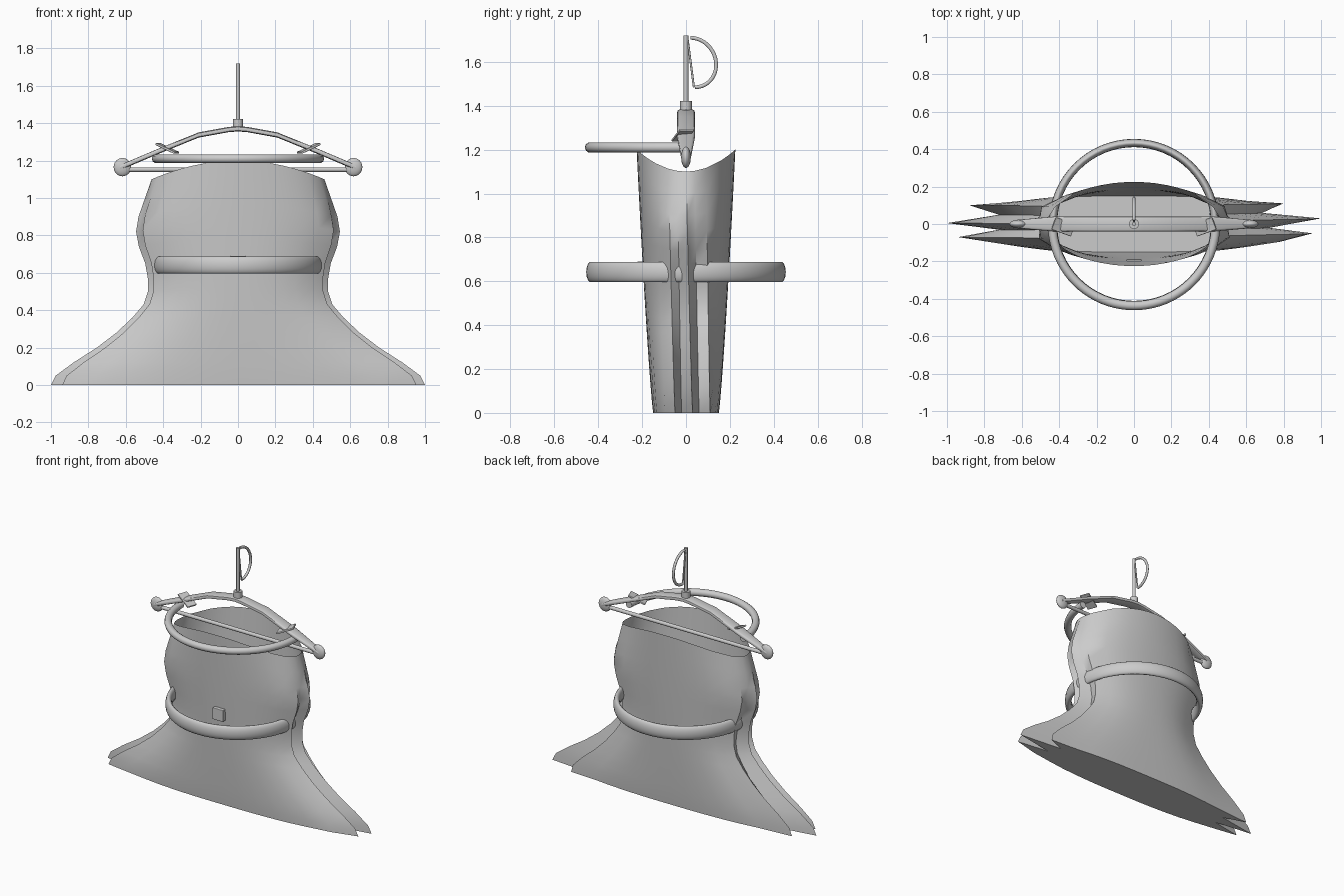
import bpy, bmesh, math
from math import sin, cos, radians, pi

if "Cube" in bpy.data.objects:
    bpy.data.objects.remove(bpy.data.objects["Cube"])


def mesh_object(name, verts, faces, smooth=40):
    me = bpy.data.meshes.new(name)
    me.from_pydata(verts, [], faces)
    ob = bpy.data.objects.new(name, me)
    bpy.context.collection.objects.link(ob)
    if smooth:
        finish(ob, smooth)
    return ob


def finish(ob, angle=40):
    bpy.ops.object.select_all(action='DESELECT')
    ob.select_set(True)
    bpy.context.view_layer.objects.active = ob
    bpy.ops.object.shade_smooth_by_angle(angle=radians(angle))


def tube(name, pts, r, cyclic=False):
    cu = bpy.data.curves.new(name, 'CURVE')
    cu.dimensions = '3D'
    cu.bevel_depth = r
    cu.bevel_resolution = 3
    cu.use_fill_caps = True
    sp = cu.splines.new('POLY')
    sp.points.add(len(pts) - 1)
    for p, co in zip(sp.points, pts):
        p.co = (*co, 1)
    sp.use_cyclic_u = cyclic
    sp.use_smooth = True
    ob = bpy.data.objects.new(name, cu)
    bpy.context.collection.objects.link(ob)
    return ob


def box(name, loc, size, rot=(0, 0, 0), bevel=0.004):
    bpy.ops.mesh.primitive_cube_add(size=1, location=loc, rotation=rot)
    ob = bpy.context.object
    ob.name = name
    ob.scale = size
    bpy.ops.object.transform_apply(location=False, rotation=False, scale=True)
    m = ob.modifiers.new('bevel', 'BEVEL')
    m.width, m.segments = bevel, 2
    return ob


# skirt: hem outline with pleats at each side blends into an oval at the top edge
front = [(0, -.15), (.12, -.15), (.25, -.148), (.38, -.142), (.5, -.133), (.62, -.118), (.78, -.095)]
back = [(.62, .12), (.5, .133), (.38, .142), (.25, .148), (.12, .15), (0, .15)]
pleats_r = [(.955, -.05), (.72, -.02), (1.0, .03), (.68, .06), (.80, .11)]
pleats_l = [(.94, -.07), (.72, -.03), (1.0, .005), (.72, .05), (.88, .10)]
angles = [-90, -82, -75, -67, -59, -50, -37, -21, -10, 0, 10, 24, 46, 59, 67, 75, 82, 90]
widths = [(0, 1.0), (.05, .975), (.12, .88), (.2, .755), (.28, .65), (.36, .565), (.43, .505), (.5, .482),
          (.57, .482), (.65, .496), (.74, .53), (.82, .545), (.9, .532), (1.0, .497), (1.1, .462)]
loop = [(1, p, a) for p, a in zip(front + pleats_r + back, angles)]
loop += [(-1, p, a) for p, a in list(zip(front + pleats_l + back, angles))[1:-1]][::-1]
n = len(loop)
verts, faces = [], []
for z, w in widths:
    u = z / 1.1
    s = u ** 0.85
    for side, (px, py), a in loop:
        tx, ty = cos(radians(a)), .225 * sin(radians(a))
        x = w * (px + (tx - px) * s)
        y = py + (ty - py) * s
        top = 1.2 - .1 * tx ** 2
        verts.append((side * x, y, u * (1.1 + (top - 1.1) * u)))
for k in range(len(widths) - 1):
    for i in range(n):
        j = (i + 1) % n
        faces.append((k * n + i, k * n + j, (k + 1) * n + j, (k + 1) * n + i))
faces.append(tuple(range(n))[::-1])
mesh_object('skirt', verts, faces, 45)

# waist belt: tall ring running through the side pleats
bpy.ops.mesh.primitive_torus_add(major_radius=.433, minor_radius=.022, major_segments=64,
                                 minor_segments=14, location=(0, 0, .642))
belt = bpy.context.object
belt.name = 'belt'
belt.scale.z = 2.15
finish(belt, 60)
box('belt_plate', (0, -.205, .65), (.08, .035, .08))

# half loop strap in front of the hanger
tube('upper_loop', [(.437 * cos(t), .437 * sin(t), 1.21) for t in
                    [pi + pi * i / 40 for i in range(41)]], .024)

# hanger arms
path = [(-.63, 1.163), (-.42, 1.252), (-.21, 1.337), (-.05, 1.366), (0, 1.37),
        (.05, 1.366), (.21, 1.337), (.42, 1.252), (.63, 1.163)]
verts, faces = [], []
for x, z in path:
    hw = .022 if abs(x) > .6 else .04
    for i in range(12):
        a = 2 * pi * i / 12
        ca, sa = cos(a), sin(a)
        verts.append((x, hw * math.copysign(abs(ca) ** .5, ca), z + .014 * math.copysign(abs(sa) ** .6, sa)))
for k in range(len(path) - 1):
    for i in range(12):
        j = (i + 1) % 12
        faces.append((k * 12 + i, (k + 1) * 12 + i, (k + 1) * 12 + j, k * 12 + j))
faces += [tuple(range(12)), tuple(range(len(verts) - 12, len(verts)))[::-1]]
mesh_object('hanger_arms', verts, faces, 50)

# hanger cross bar, end knobs and clips
tube('hanger_bar', [(-.62, 0, 1.152), (.62, 0, 1.152)], .013)
for sx, side in ((-1, 'left'), (1, 'right')):
    bpy.ops.mesh.primitive_uv_sphere_add(segments=20, ring_count=12, radius=1, location=(sx * .618, 0, 1.165))
    knob = bpy.context.object
    knob.name = 'knob_' + side
    knob.scale = (.047, .022, .049)
    finish(knob, 60)
    box('clip_' + side, (sx * .378, -.015, 1.265), (.12, .07, .012), (0, -sx * .42, sx * .35))

# collar, stem and hook
bpy.ops.mesh.primitive_cylinder_add(vertices=20, radius=.027, depth=.05, location=(0, 0, 1.397))
bpy.context.object.name = 'hook_collar'
finish(bpy.context.object)
tube('hook_stem', [(0, 0, 1.37), (0, 0, 1.72)], .011)
hook = [(0, .02 + .107 * sin(t) + .02 * (1 - cos(t)) / 2, 1.597 + .113 * cos(t))
        for t in [pi * i / 20 for i in range(21)]]
tube('hook', hook, .009)
tube('hook_brace', [(0, .008, 1.70), (0, .036, 1.484)], .005)
